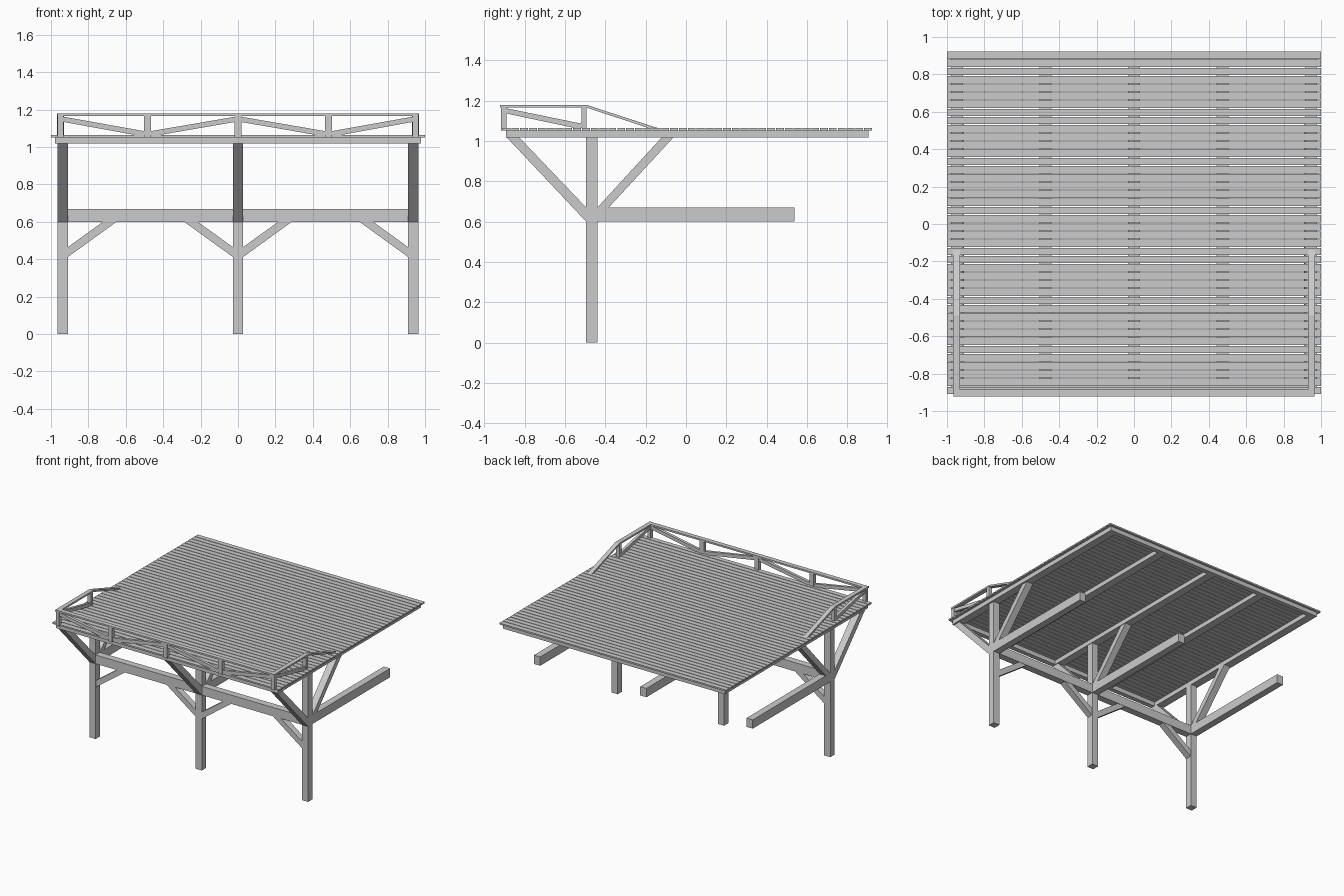
import bpy, bmesh
from mathutils import Vector

if "Cube" in bpy.data.objects:
    bpy.data.objects.remove(bpy.data.objects["Cube"])


def make(name, bm):
    bmesh.ops.recalc_face_normals(bm, faces=bm.faces)
    me = bpy.data.meshes.new(name)
    bm.to_mesh(me)
    bm.free()
    ob = bpy.data.objects.new(name, me)
    bpy.context.collection.objects.link(ob)
    return ob


def box(name, x0, x1, y0, y1, z0, z1):
    bm = bmesh.new()
    bmesh.ops.create_cube(bm, size=1)
    for v in bm.verts:
        v.co = ((x0 + x1) / 2 + v.co.x * (x1 - x0),
                (y0 + y1) / 2 + v.co.y * (y1 - y0),
                (z0 + z1) / 2 + v.co.z * (z1 - z0))
    return make(name, bm)


def prism(name, pts, axis, c, w):
    """Extrude a side profile (u, z) by width w centred at c along axis x or y."""
    bm = bmesh.new()
    put = (lambda u, z, d: (d, u, z)) if axis == 'x' else (lambda u, z, d: (u, d, z))
    f = bm.faces.new([bm.verts.new(put(u, z, c - w / 2)) for u, z in pts])
    ext = bmesh.ops.extrude_face_region(bm, geom=[f])['geom']
    vs = [v for v in ext if isinstance(v, bmesh.types.BMVert)]
    bmesh.ops.translate(bm, verts=vs, vec=Vector(put(0, 0, w)))
    return make(name, bm)


H = 0.0275                 # half width of heavy timber
PY = -0.467                # post row
LOW, MID, TOP = 0.60, 0.67, 1.018
FRAME, DECK = 1.052, 1.064
POSTS = (-0.937, 0, 0.937)

# Main posts, cantilever beams and fork struts
for px in POSTS:
    box("post", px - H, px + H, PY - H, PY + H, 0, TOP)
    box("cantilever_beam", px - H, px + H, PY + H, 0.537, LOW, MID)
    prism("front_strut", [(PY - H, LOW), (PY - H, MID), (-0.827, TOP), (-0.889, TOP)], 'x', px, 2 * H)
    prism("back_strut", [(PY + H, MID), (-0.383, MID), (-0.062, TOP), (-0.12, TOP)], 'x', px, 2 * H)

# Cross beams between posts with knee braces below
for a, b in zip(POSTS, POSTS[1:]):
    box("cross_beam", a + H, b - H, PY - H, PY + H, LOW, MID)
    for x, s in ((a + H, 1), (b - H, -1)):
        prism("knee_brace", [(x, 0.412), (x, 0.465), (x + s * 0.187, LOW), (x + s * 0.26, LOW)],
              'y', PY, 0.05)

# Deck frame
for i in range(-2, 3):
    x = i * 0.473
    box("joist", x - 0.032, x + 0.032, -0.855, 0.868, TOP, FRAME)
box("front_frame", -0.978, 0.978, -0.892, -0.855, TOP, FRAME)
box("back_frame", -0.978, 0.978, 0.868, 0.905, TOP, FRAME)

# Deck planks
N, Y0, Y1, GAP = 42, -0.909, 0.922, 0.005
pitch = (Y1 - Y0 + GAP) / N
for i in range(N):
    y = Y0 + i * pitch
    box("deck_plank", -1, 1, y, y + pitch - GAP, FRAME, DECK)

# Front railing: top rail, posts and zigzag diagonals
RB, RT = 1.165, 1.178
box("front_rail", -0.966, 0.966, -0.922, -0.885, RB, RT)
RX = (-0.949, -0.484, 0, 0.484, 0.949)
for i, x in enumerate(RX):
    w = 0.015 if i in (0, 4) else 0.018
    box("rail_post", x - w, x + w, -0.918, -0.89, FRAME, RB)
for hi, lo in ((0, 1), (2, 1), (2, 3), (4, 3)):
    s = 1 if RX[lo] > RX[hi] else -1
    h, l = RX[hi] + s * 0.016, RX[lo] - s * 0.018
    prism("front_rail_diagonal",
          [(h, RB - 0.003), (h, 1.134), (l - s * 0.045, DECK), (l, DECK), (l, 1.085)],
          'y', -0.904, 0.022)

# Side railings with sloping ends
for s in (-1, 1):
    x = s * 0.949
    prism("side_rail", [(-0.885, RB), (-0.885, RT), (-0.49, RT), (-0.14, DECK),
                        (-0.185, DECK), (-0.493, RB)], 'x', x, 0.035)
    box("side_rail_post", x - 0.016, x + 0.016, -0.519, -0.494, DECK, RB)
    prism("side_rail_diagonal", [(-0.89, 1.162), (-0.89, 1.136), (-0.55, DECK),
                                 (-0.519, DECK), (-0.519, 1.086)], 'x', x, 0.022)
